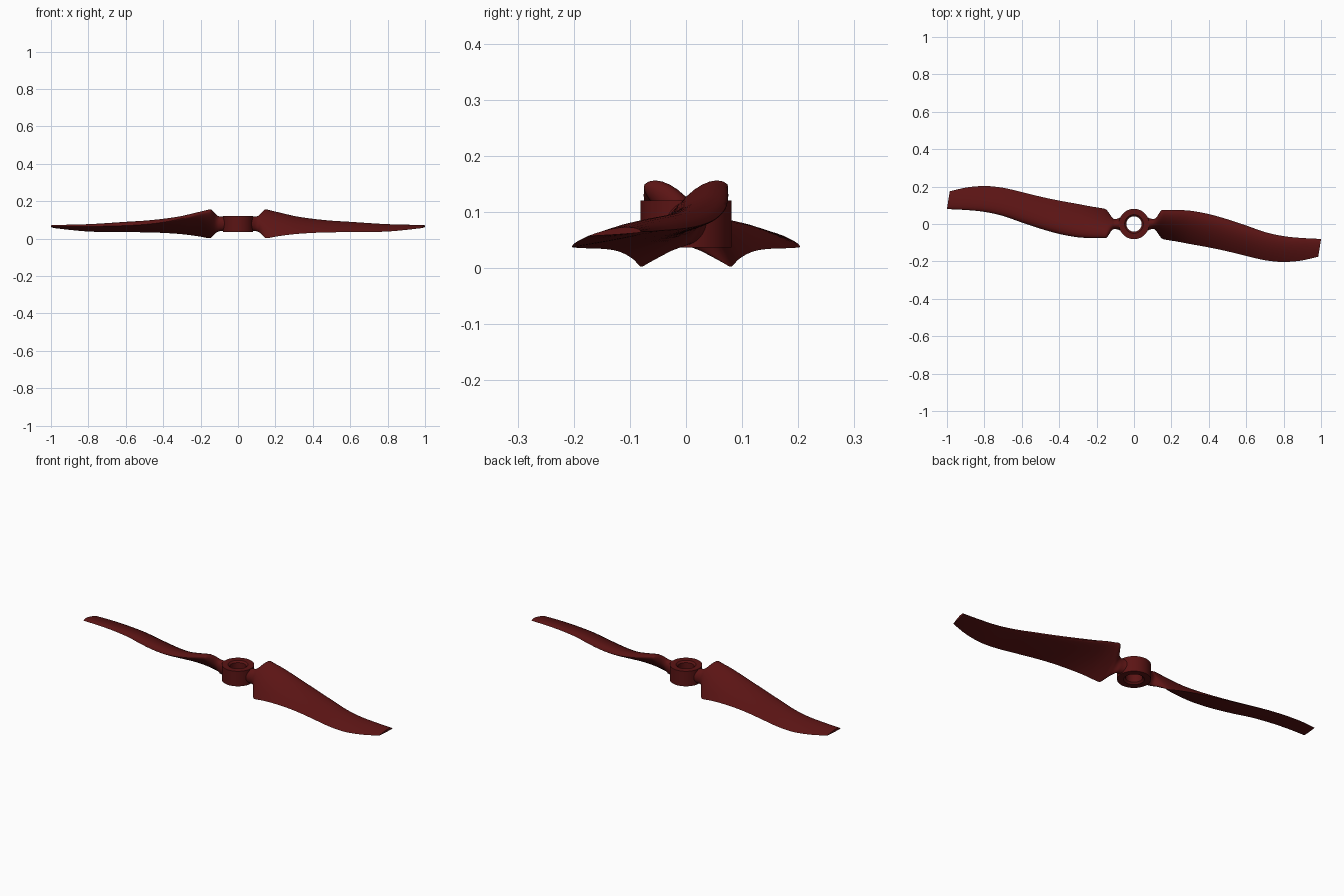
import bpy, bmesh, math
from mathutils import Vector

if "Cube" in bpy.data.objects:
    bpy.data.objects.remove(bpy.data.objects["Cube"])

red = bpy.data.materials.new("dark red")
red.diffuse_color = (0.105, 0.007, 0.007, 1)
red.use_nodes = True
red.node_tree.nodes["Principled BSDF"].inputs["Base Color"].default_value = red.diffuse_color


def finish(name, bm, angle):
    bmesh.ops.recalc_face_normals(bm, faces=bm.faces)
    me = bpy.data.meshes.new(name)
    bm.to_mesh(me)
    bm.free()
    me.materials.append(red)
    ob = bpy.data.objects.new(name, me)
    bpy.context.collection.objects.link(ob)
    bpy.ops.object.select_all(action='DESELECT')
    ob.select_set(True)
    bpy.context.view_layer.objects.active = ob
    bpy.ops.object.shade_smooth_by_angle(angle=math.radians(angle))
    return ob


def bridge(bm, rings):
    for a, b in zip(rings, rings[1:]):
        n = len(a)
        for i in range(n):
            bm.faces.new((a[i], a[(i + 1) % n], b[(i + 1) % n], b[i]))


# Blade stations: x, leading edge y z, trailing edge y z, upper and lower bulge
STATIONS = [
    (.060, .005, .118, -.005, .041, .042, .042),
    (.085, .006, .118, -.006, .041, .030, .030),
    (.105, .012, .120, -.012, .039, .025, .025),
    (.120, .028, .130, -.035, .030, .026, .024),
    (.135, .055, .145, -.060, .014, .030, .022),
    (.148, .072, .150, -.077, .003, .034, .018),
    (.170, .073, .145, -.084, .005, .034, .017),
    (.220, .075, .131, -.092, .014, .034, .013),
    (.300, .071, .108, -.107, .024, .033, .009),
    (.400, .053, .088, -.125, .031, .033, .006),
    (.500, .025, .076, -.146, .034, .032, .004),
    (.600, -.008, .070, -.170, .035, .030, .003),
    (.700, -.043, .067, -.193, .036, .025, .002),
    (.800, -.065, .065, -.203, .038, .020, .002),
    (.900, -.075, .065, -.196, .046, .015, .001),
    (1.00, -.080, .064, -.175, .057, .011, .001),
]


def smooth_stations(pts, sub):
    """Hermite interpolation over x, so uneven spacing stays smooth."""
    def slope(i, k):
        a, b = pts[max(i - 1, 0)], pts[min(i + 1, len(pts) - 1)]
        return (b[k] - a[k]) / (b[0] - a[0])
    out = []
    for i in range(len(pts) - 1):
        p, q = pts[i], pts[i + 1]
        w = q[0] - p[0]
        for j in range(sub):
            t = j / sub
            row = [p[0] + w * t]
            for k in range(1, 7):
                row.append((2*t**3 - 3*t*t + 1) * p[k] + (t**3 - 2*t*t + t) * w * slope(i, k)
                           + (3*t*t - 2*t**3) * q[k] + (t**3 - t*t) * w * slope(i + 1, k))
            out.append(row)
    return out + [pts[-1]]


# Twisted blade: oval neck blending into an airfoil section
def make_blade(name):
    bm = bmesh.new()
    rings = []
    n = 32
    for x, yl, zl, yt, zt, up, lo in smooth_stations(STATIONS, 4):
        le, te = Vector((yl, zl)), Vector((yt, zt))
        d = te - le
        nrm = Vector((d.y, -d.x)).normalized()
        neck = min(1, max(0, (.145 - x) / .04))
        ring = []
        for i in range(n):
            th = 2 * math.pi * i / n
            s = (1 - math.cos(th)) / 2
            foil = 2.6 * math.sin(th / 2) * math.cos(th / 2) ** 2
            shape = neck * abs(math.sin(th)) + (1 - neck) * foil
            p = le + d * s + nrm * shape * (up if th < math.pi else -lo)
            ring.append(bm.verts.new((x - .015 * s * x ** 4, p.x, p.y)))
        rings.append(ring)
    bridge(bm, rings)
    bm.faces.new(rings[0])
    bm.faces.new(rings[-1])
    return finish(name, bm, 50)


right_blade = make_blade("right_blade")
left_blade = right_blade.copy()
left_blade.name = "left_blade"
left_blade.rotation_euler.z = math.pi
bpy.context.collection.objects.link(left_blade)

# Hub: lathed ring with a countersunk bore
bm = bmesh.new()
profile = [(.041, .046), (.050, .037), (.081, .037), (.081, .120), (.050, .120), (.041, .111)]
seg = 64
rings = [[bm.verts.new((r * math.cos(2 * math.pi * i / seg), r * math.sin(2 * math.pi * i / seg), z))
          for r, z in profile] for i in range(seg)]
bridge(bm, rings + rings[:1])
finish("hub", bm, 30)
